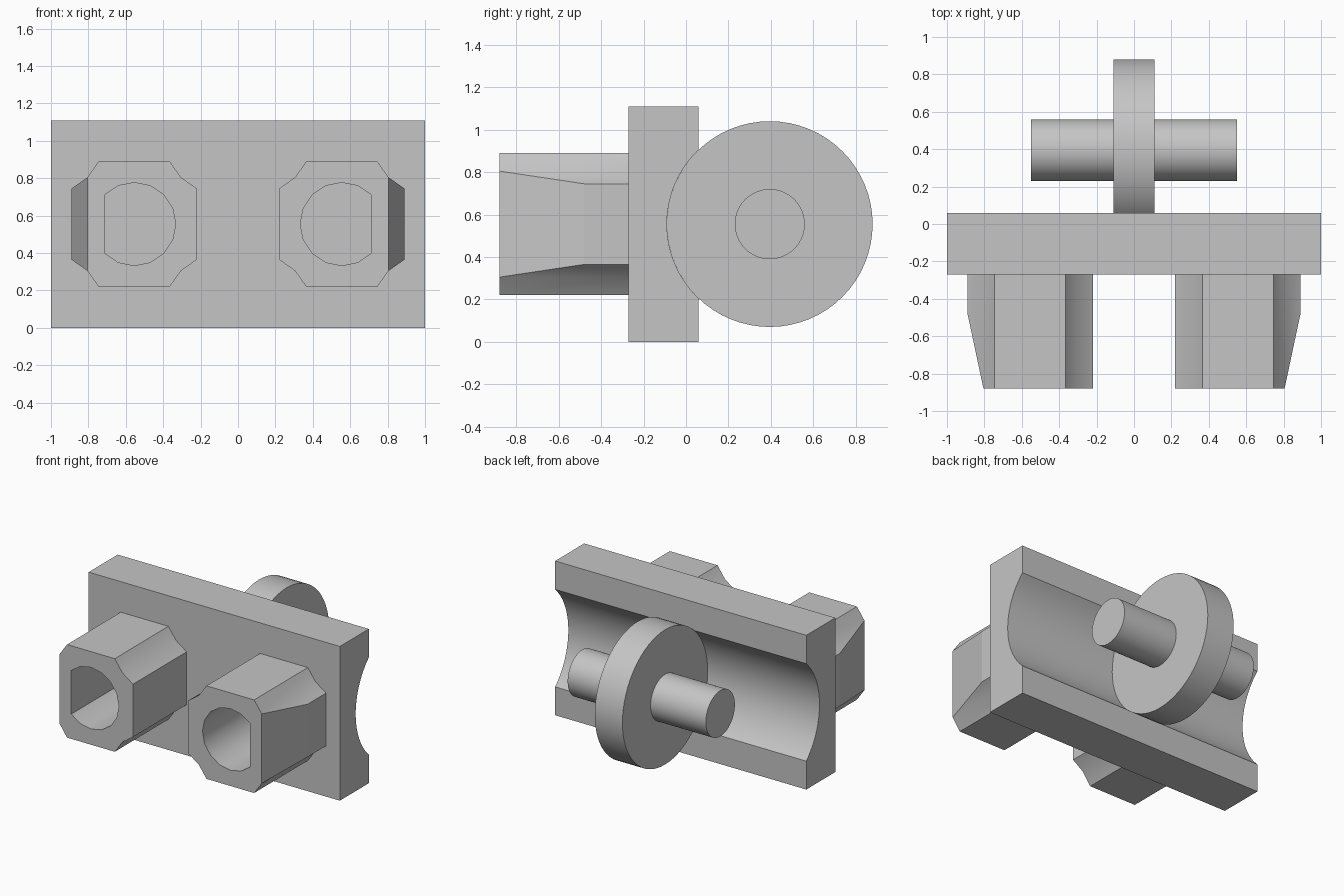
import bpy, bmesh
from math import pi, sin, cos, asin, radians

cube = bpy.data.objects.get("Cube")
if cube:
    bpy.data.objects.remove(cube, do_unlink=True)

grey = bpy.data.materials.new("light grey")
grey.use_nodes = True
colour = (0.56, 0.56, 0.56, 1)
grey.diffuse_color = colour
grey.node_tree.nodes["Principled BSDF"].inputs["Base Color"].default_value = colour

MID_Z = 0.555                       # shared centre height
FRONT, BACK = -0.27, 0.06           # plate faces
WHEEL_Y, WHEEL_R = 0.395, 0.485
POST_X, POST_FRONT = 0.555, -0.88


def arc(cu, cv, r, start, end, steps):
    """Points of an arc, both ends included."""
    angles = [start + (end - start) * i / steps for i in range(steps + 1)]
    return [(cu + r * cos(a), cv + r * sin(a)) for a in angles]


def prism(name, profile, axis, a, b, cut=None):
    """Extrude a 2D profile along x or y from a to b, with an optional plane cut."""
    def place(t, u, v):
        return (t, u, v) if axis == "x" else (u, t, v)
    bm = bmesh.new()
    rings = [[bm.verts.new(place(t, u, v)) for u, v in profile] for t in (a, b)]
    n = len(profile)
    bm.faces.new(rings[0])
    bm.faces.new(rings[1])
    for i in range(n):
        j = (i + 1) % n
        bm.faces.new((rings[0][i], rings[0][j], rings[1][j], rings[1][i]))
    if cut:
        geom = bm.verts[:] + bm.edges[:] + bm.faces[:]
        res = bmesh.ops.bisect_plane(bm, geom=geom, plane_co=cut[0],
                                     plane_no=cut[1], clear_outer=True)
        edges = [e for e in res["geom_cut"] if isinstance(e, bmesh.types.BMEdge)]
        bmesh.ops.holes_fill(bm, edges=edges, sides=0)
    bmesh.ops.recalc_face_normals(bm, faces=bm.faces[:])
    mesh = bpy.data.meshes.new(name)
    bm.to_mesh(mesh)
    bm.free()
    mesh.materials.append(grey)
    obj = bpy.data.objects.new(name, mesh)
    bpy.context.collection.objects.link(obj)
    return obj


def activate(obj):
    bpy.ops.object.select_all(action="DESELECT")
    obj.select_set(True)
    bpy.context.view_layer.objects.active = obj


def smooth(obj, degrees=35):
    activate(obj)
    bpy.ops.object.shade_smooth_by_angle(angle=radians(degrees))


# Plate with a round groove along its back
half = asin((WHEEL_Y - BACK) / WHEEL_R)
groove = arc(WHEEL_Y, MID_Z, WHEEL_R, pi / 2 + half, 3 * pi / 2 - half, 24)
plate = prism("grooved_plate",
              [(BACK, 0), (FRONT, 0), (FRONT, 2 * MID_Z), (BACK, 2 * MID_Z)] + groove,
              "x", -1, 1)
smooth(plate)

# Wheel and axle
for name, radius, reach in (("wheel", WHEEL_R, 0.11), ("axle", 0.165, 0.55)):
    smooth(prism(name, arc(WHEEL_Y, MID_Z, radius, 0, 2 * pi, 64)[:-1], "x", -reach, reach))

# Hollow posts with notched corners and a tapered outer side
corner = [(0.335, 0.19), (0.25, 0.25), (0.19, 0.335)]
for side, label in ((1, "left"), (-1, "right")):
    quarter_turns = [(1, 1, 1), (-1, 1, -1), (-1, -1, 1), (1, -1, -1)]
    outline = [(side * (POST_X + sx * u), MID_Z + sz * v)
               for sx, sz, order in quarter_turns for u, v in corner[::order]]
    post = prism(label + "_post", outline, "y", POST_FRONT, FRONT,
                 cut=((side * 0.805, POST_FRONT, 0), (side * 0.4, -0.085, 0)))

    # Bore: a round hole with a flat on its outer side
    bore = [(side * u, v) for u, v in arc(POST_X, MID_Z, 0.222, pi / 4, 7 * pi / 4, 12)]
    cutter = prism("bore_cutter", bore, "y", POST_FRONT - 0.1, FRONT + 0.1)
    cutter.hide_render = True
    mod = post.modifiers.new("bore", "BOOLEAN")
    mod.operation = "DIFFERENCE"
    mod.solver = "EXACT"
    mod.object = cutter
    activate(post)
    bpy.ops.object.modifier_apply(modifier=mod.name)
    bpy.data.objects.remove(cutter, do_unlink=True)

    smooth(post)
    for face in post.data.polygons:
        if abs(face.normal.x) > 0.9 and abs(face.center.x) - POST_X > 0.23:
            face.use_smooth = False
